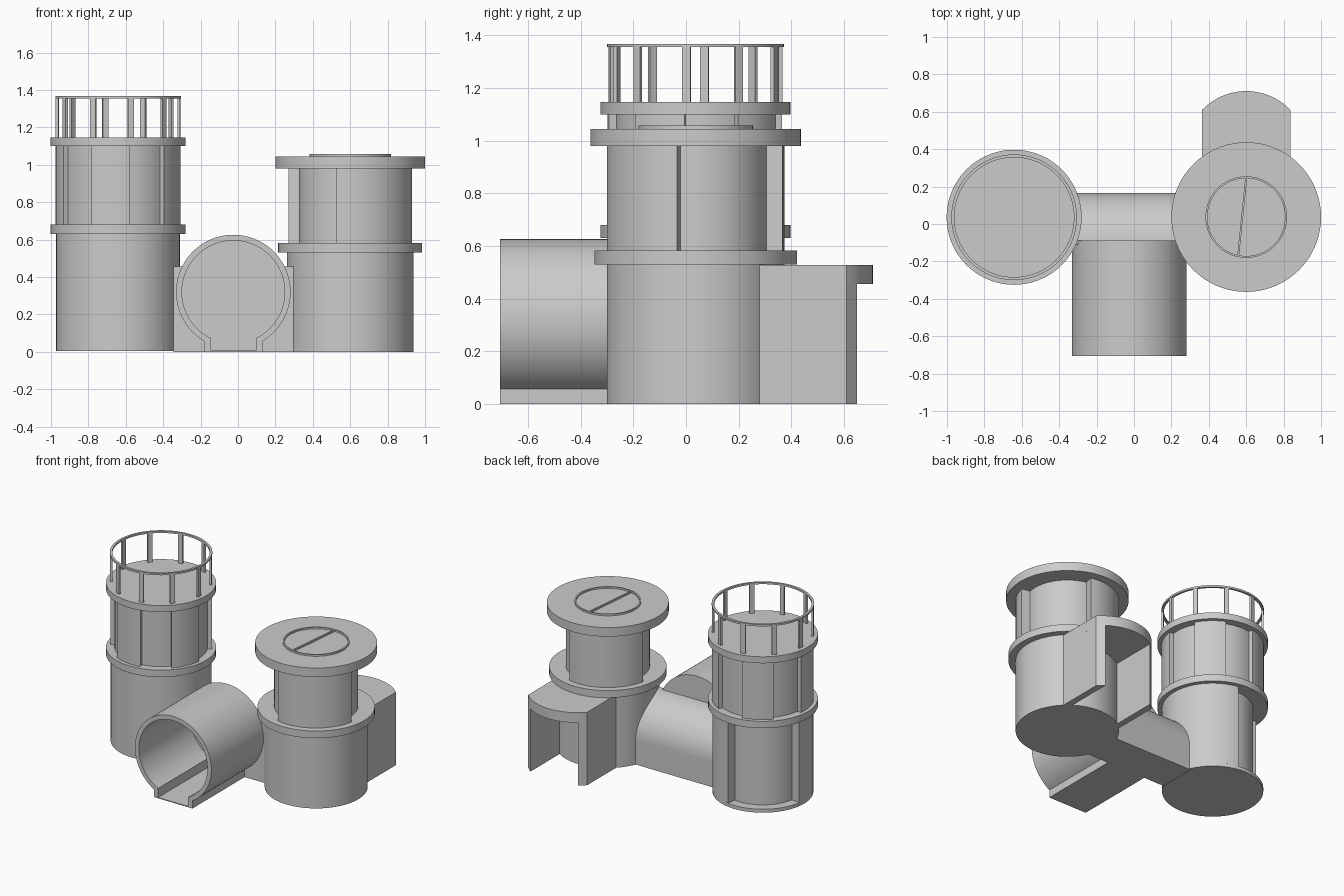
import bpy, bmesh
from math import sin, cos, pi, radians, sqrt, atan2

if "Cube" in bpy.data.objects:
    bpy.data.objects.remove(bpy.data.objects["Cube"])


def prism(name, pts, a, b, axis='z'):
    """Extrude a closed 2D outline from a to b along an axis."""
    place = {'z': lambda u, v, h: (u, v, h),
             'y': lambda u, v, h: (u, h, v),
             'x': lambda u, v, h: (h, u, v)}[axis]
    bm = bmesh.new()
    lo = [bm.verts.new(place(u, v, a)) for u, v in pts]
    hi = [bm.verts.new(place(u, v, b)) for u, v in pts]
    bm.faces.new(lo)
    bm.faces.new(hi)
    n = len(pts)
    for i in range(n):
        j = (i + 1) % n
        bm.faces.new((lo[i], lo[j], hi[j], hi[i]))
    bmesh.ops.recalc_face_normals(bm, faces=bm.faces)
    return finish(name, bm)


def finish(name, bm):
    me = bpy.data.meshes.new(name)
    bm.to_mesh(me)
    bm.free()
    me.shade_smooth()
    me.set_sharp_from_angle(angle=radians(30))
    ob = bpy.data.objects.new(name, me)
    bpy.context.collection.objects.link(ob)
    return ob


def arc(cx, cy, r, a0, a1, n=48):
    return [(cx + r * cos(radians(a0 + (a1 - a0) * i / n)),
             cy + r * sin(radians(a0 + (a1 - a0) * i / n))) for i in range(n + 1)]


def drum(name, c, r, z0, z1, n=72):
    return prism(name, arc(*c, r, 0, 360, n)[:-1], z0, z1)


def notched_drum(name, c, r, r_in, recesses, z0, z1):
    """Drum whose wall steps inward across each (start, end) angle."""
    pts = []
    for i, (s, e) in enumerate(recesses):
        nxt = recesses[(i + 1) % len(recesses)][0]
        while nxt <= e:
            nxt += 360
        pts += arc(*c, r_in, s, e, max(6, int((e - s) / 5)))
        pts += arc(*c, r, e, nxt, max(6, int((nxt - e) / 5)))
    return prism(name, pts, z0, z1)


def band(name, c, r_out, r_in, z0, z1, n=72):
    """Hollow ring."""
    bm = bmesh.new()
    prof = [(r_out, z0), (r_out, z1), (r_in, z1), (r_in, z0)]
    rings = [[bm.verts.new((c[0] + r * cos(2 * pi * i / n),
                            c[1] + r * sin(2 * pi * i / n), z)) for r, z in prof]
             for i in range(n)]
    for i in range(n):
        p, q = rings[i], rings[(i + 1) % n]
        for k in range(4):
            m = (k + 1) % 4
            bm.faces.new((p[k], q[k], q[m], p[m]))
    bmesh.ops.recalc_face_normals(bm, faces=bm.faces)
    return finish(name, bm)


def box(name, x0, x1, y0, y1, z0, z1):
    return prism(name, [(x0, y0), (x1, y0), (x1, y1), (x0, y1)], z0, z1)


# Tall tower with railing
L = (-0.641, 0.036)
drum("tall_tower_base", L, 0.331, 0.005, 0.03)
notched_drum("tall_tower_lower", L, 0.331, 0.265, [(81, 171)], 0.03, 0.63)
drum("tall_tower_middle_ring", L, 0.361, 0.63, 0.68)
notched_drum("tall_tower_upper", L, 0.335, 0.305,
             [(-7 + 72 * k, 29 + 72 * k) for k in range(5)], 0.68, 1.10)
drum("tall_tower_top_ring", L, 0.361, 1.10, 1.147)
band("railing_hoop", L, 0.336, 0.32, 1.355, 1.368)
for k in range(10):
    a = -78 + 36 * k
    prism(f"railing_post_{k}", arc(*L, 0.334, a - 2.8, a + 2.8, 4)
          + arc(*L, 0.32, a + 2.8, a - 2.8, 4), 1.14, 1.36)

# Short tower with hatch
R = (0.60, 0.037)
drum("short_tower_lower", R, 0.338, 0, 0.53)
drum("short_tower_ring", R, 0.385, 0.53, 0.582)
notched_drum("short_tower_upper", R, 0.338, 0.275, [(-12, 77), (168, 257)], 0.58, 0.98)
drum("short_tower_top", R, 0.40, 0.98, 1.045)
band("hatch_rim", R, 0.218, 0.208, 1.04, 1.057)
p, q = (R[0] - 0.043, R[1] - 0.207), (R[0], R[1] + 0.212)
prism("hatch_bar", [(p[0] - .005, p[1]), (p[0] + .005, p[1]),
                    (q[0] + .005, q[1]), (q[0] - .005, q[1])], 1.04, 1.057)

# Rear porch with a curved front
ang = 180 / pi * atan2(0.227, 0.236)
front = arc(R[0], 0.383, 0.3275, ang, 180 - ang, 24)
prism("porch_roof", front + [(0.364, 0.12), (0.836, 0.12)], 0.455, 0.528)
for side, s in (("right", 1), ("left", -1)):
    prism(f"porch_wall_{side}", [(R[0] + s * u, v) for u, v in
          ((0.19, 0.2), (0.236, 0.2), (0.236, 0.61), (0.19, 0.65))], 0, 0.46)

# Front tunnel: horseshoe section with a flat floor
tx, tz, ro, ri = -0.025, 0.32, 0.306, 0.275
ho, hi_ = 0.155, 0.12
ao = 180 / pi * atan2(-sqrt(ro**2 - ho**2), ho)
ai = 180 / pi * atan2(-sqrt(ri**2 - hi_**2), hi_)
outer = [(tx + ho, 0)] + arc(tx, tz, ro, ao, 180 - ao, 72) + [(tx - ho, 0)]
inner = [(tx - hi_, 0)] + arc(tx, tz, ri, 180 - ai, ai, 72) + [(tx + hi_, 0)]
prism("tunnel_shell", outer + inner, -0.706, -0.09, 'y')
box("tunnel_floor", tx - hi_, tx + hi_, -0.706, -0.09, 0, 0.006)
door = [(-0.14, 0), (-0.14, 0.455), (0.09, 0.455), (0.09, 0)]
prism("tunnel_end_wall", outer + door, -0.115, -0.0895, 'y')

# Curved corridor joining the towers; its flat front closes the doorway
roof = arc(-0.11, 0.18, 0.275, 0, 90, 24)
prism("corridor", [(-0.11, 0), (0.165, 0)] + roof, -0.345, 0.33, 'x')
